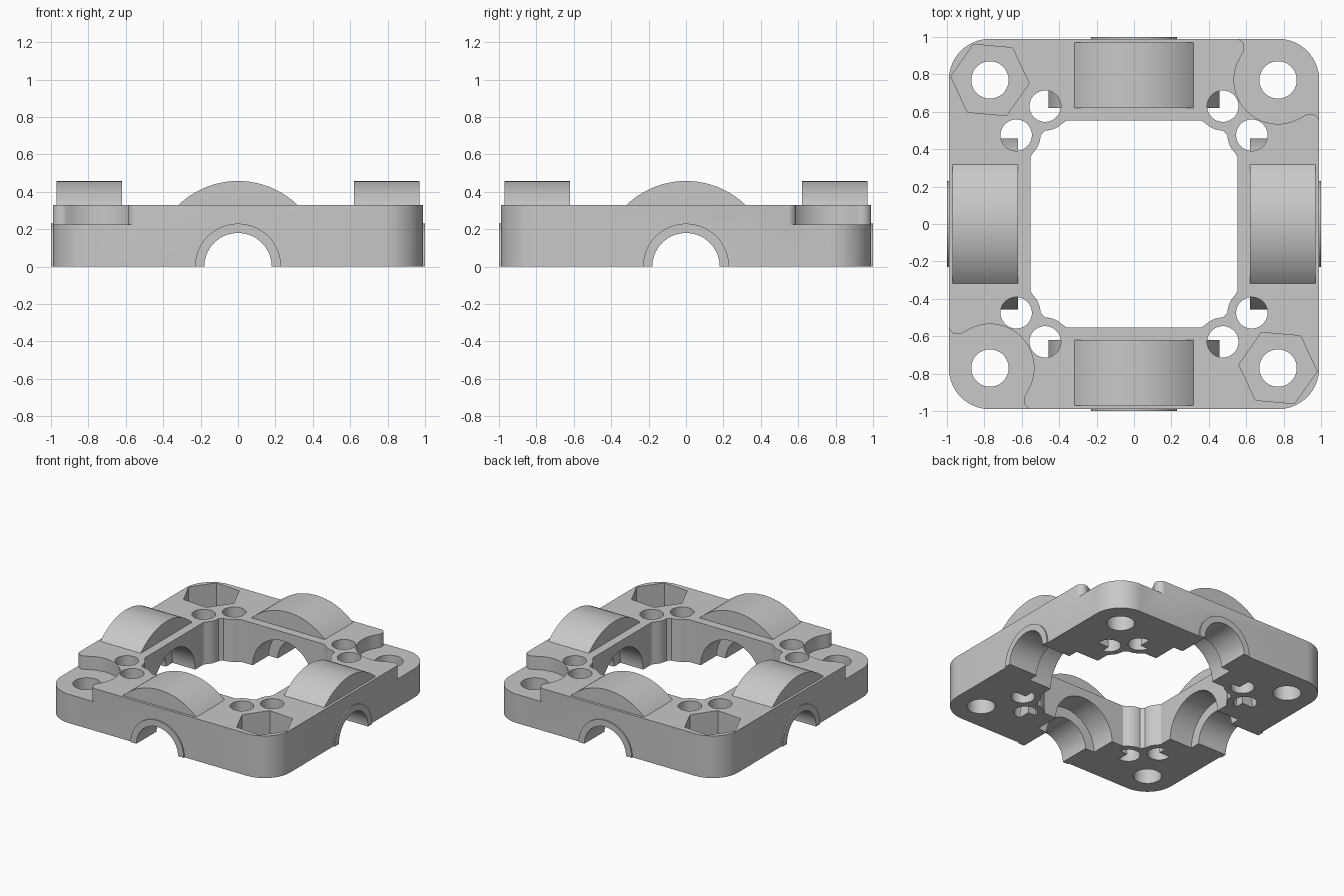
import bpy, bmesh
from math import cos, sin, radians, pi
from mathutils import Matrix

cube = bpy.data.objects.get("Cube")
if cube:
    bpy.data.objects.remove(cube, do_unlink=True)

HALF, TOP = 0.99, 0.33                   # half width, top face
ROUND_FLOOR, HEX_FLOOR = 0.225, 0.135    # pocket floors
SCREW = 0.77                             # screw hole offset

grey = bpy.data.materials.new("plain_grey")
grey.use_nodes = True
grey.diffuse_color = (0.58, 0.58, 0.58, 1)
grey.node_tree.nodes["Principled BSDF"].inputs["Base Color"].default_value = (0.58, 0.58, 0.58, 1)


def arc(cx, cy, r, a0, a1, n=16):
    steps = [radians(a0 + (a1 - a0) * i / n) for i in range(n + 1)]
    return [(cx + r * cos(a), cy + r * sin(a)) for a in steps]


def disc(cx, cy, r, n=64):
    return arc(cx, cy, r, 0, 360, n)[:-1]


def turn(points, quarter):
    c, s = round(cos(quarter * pi / 2)), round(sin(quarter * pi / 2))
    return [(x * c - y * s, x * s + y * c) for x, y in points]


def prism(name, points, z0, z1, matrix=Matrix()):
    """Extrude a closed outline from z0 to z1."""
    bm = bmesh.new()
    base = bm.faces.new([bm.verts.new((x, y, z0)) for x, y in points])
    side = bmesh.ops.extrude_face_region(bm, geom=[base])["geom"]
    top = [v for v in side if isinstance(v, bmesh.types.BMVert)]
    bmesh.ops.translate(bm, verts=top, vec=(0, 0, z1 - z0))
    bmesh.ops.recalc_face_normals(bm, faces=bm.faces)
    bm.transform(matrix)
    mesh = bpy.data.meshes.new(name)
    bm.to_mesh(mesh)
    bm.free()
    mesh.materials.append(grey)
    obj = bpy.data.objects.new(name, mesh)
    bpy.context.collection.objects.link(obj)
    return obj


def combine(tool, operation):
    """Apply a boolean to the frame and discard the tool."""
    mod = frame.modifiers.new("cut", "BOOLEAN")
    mod.object, mod.operation, mod.solver = tool, operation, "EXACT"
    bpy.context.view_layer.objects.active = frame
    bpy.ops.object.modifier_apply(modifier=mod.name)
    bpy.data.objects.remove(tool, do_unlink=True)


def cut(points, z0=-0.5, z1=0.8):
    combine(prism("cutter", points, z0, z1), "DIFFERENCE")


def axle(radius, near, far, quarter, operation):
    """Horizontal cylinder pointing out of one side."""
    m = Matrix.Rotation(quarter * pi / 2, 4, "Z") @ Matrix.Rotation(pi / 2, 4, "X")
    combine(prism("axle", disc(0, 0, radius, 96), near, far, m), operation)


# Rounded square plate, trimmed flat underneath at the end
corner = HALF - 0.22
outline = [p for q in range(4) for p in turn(arc(corner, corner, 0.22, 0, 90), q)]
frame = prism("bearing_frame", outline, -0.1, TOP)

# Central opening with walls that follow the small holes
wall = ([(0.553, 0.36)] + arc(0.63, 0.475, 0.13, 225, 180, 10)
        + arc(0.475, 0.63, 0.13, 270, 225, 10) + [(0.36, 0.553)])
cut([p for q in range(4) for p in turn(wall, q)])

# Small round holes and screw holes at every corner
for q in range(4):
    for x, y, r in ((0.475, 0.63, 0.084), (0.63, 0.475, 0.084), (SCREW, SCREW, 0.1)):
        cut(turn(disc(x, y, r, 48), q))

# Open round pockets on one diagonal, with rounded wall tips
TIP_ANGLE = 36
tip = (SCREW - 0.285 * cos(radians(TIP_ANGLE)), SCREW + 0.285 * sin(radians(TIP_ANGLE)) + 0.004)
tip_arc = arc(*tip, 0.05, 90, -TIP_ANGLE, 12)
pocket = (tip_arc + arc(SCREW, SCREW, 0.235, 180 - TIP_ANGLE, 270 + TIP_ANGLE, 40)[1:-1]
          + [(y, x) for x, y in reversed(tip_arc)]
          + [(1.2, tip[0]), (1.2, 1.2), (tip[0], 1.2)])
for q in (0, 2):
    cut(turn(pocket, q), ROUND_FLOOR)

# Hexagonal nut pockets on the other diagonal
for s in (-1, 1):
    cut(arc(s * SCREW, -s * SCREW, 0.21, -5, 355, 6)[:-1], HEX_FLOOR)

# Round bearing housings and the raised ring on each side
for q in range(4):
    axle(0.458, 0.62, 0.97, q, "UNION")
    axle(0.23, 0.95, 1.0, q, "UNION")

# Stepped bores
for q in range(4):
    axle(0.26, 0.4, 0.75, q, "DIFFERENCE")
    axle(0.18, 0.5, 1.2, q, "DIFFERENCE")

# Flat underside
cut([(-2, -2), (2, -2), (2, 2), (-2, 2)], -1, 0)

bpy.ops.object.select_all(action="DESELECT")
frame.select_set(True)
bpy.context.view_layer.objects.active = frame
bpy.ops.object.shade_smooth_by_angle(angle=radians(30))
